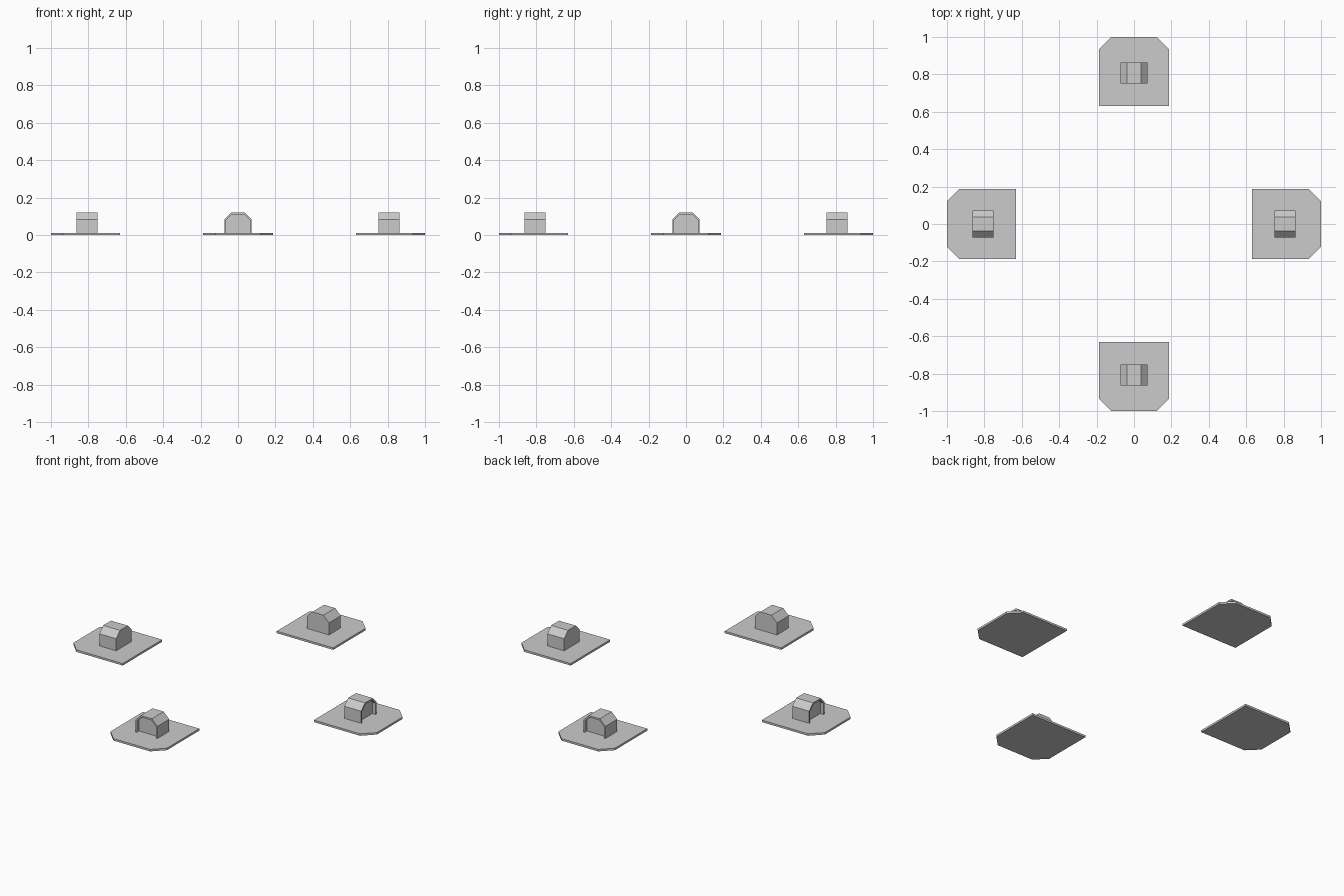
import bpy, bmesh, math
from mathutils import Matrix

if "Cube" in bpy.data.objects:
    bpy.data.objects.remove(bpy.data.objects["Cube"])

PLATE_TOP = 0.012


def finish(bm, name, turn):
    """Turn a bmesh into an object, rotated about the model centre."""
    bmesh.ops.recalc_face_normals(bm, faces=bm.faces[:])
    bm.transform(Matrix.Rotation(turn, 4, 'Z'))
    mesh = bpy.data.meshes.new(name)
    bm.to_mesh(mesh)
    bm.free()
    ob = bpy.data.objects.new(name, mesh)
    bpy.context.collection.objects.link(ob)
    return ob


def base_plate(name, turn):
    # square plate with its two outer corners cut off
    half, inner, outer, cut = 0.186, -0.63, -1.0, 0.065
    outline = [(half, inner), (-half, inner), (-half, outer + cut),
               (-half + cut, outer), (half - cut, outer), (half, outer + cut)]
    bm = bmesh.new()
    face = bm.faces.new([bm.verts.new((x, y, 0)) for x, y in outline])
    up = bmesh.ops.extrude_face_region(bm, geom=[face])['geom']
    verts = [v for v in up if isinstance(v, bmesh.types.BMVert)]
    bmesh.ops.translate(bm, verts=verts, vec=(0, 0, PLATE_TOP))
    if not face.is_valid or len(bm.faces) < 8:
        bmesh.ops.holes_fill(bm, edges=bm.edges[:])
    return finish(bm, name, turn)


def arch(bm, y, half, shoulder, flat, top):
    """Open chamfered arch profile standing on the plate."""
    z0 = PLATE_TOP - 0.002
    pts = [(-half, z0), (-half, shoulder), (-flat, top),
           (flat, top), (half, shoulder), (half, z0)]
    return [bm.verts.new((x, y, z)) for x, z in pts]


def shelter(name, turn):
    # chamfered hut with a shallow recess in its outward face
    outer = (0.073, 0.084, 0.037, 0.12)
    inner = (0.063, 0.080, 0.033, 0.11)
    bm = bmesh.new()
    loops = [arch(bm, -0.752, *outer), arch(bm, -0.863, *outer),
             arch(bm, -0.863, *inner), arch(bm, -0.841, *inner)]
    for a, b in zip(loops, loops[1:]):
        for i in range(5):
            bm.faces.new((a[i], a[i + 1], b[i + 1], b[i]))
    bm.faces.new(loops[0])
    bm.faces.new(loops[-1])
    return finish(bm, name, turn)


# four identical stations around the centre
for i, side in enumerate(("front", "right", "back", "left")):
    base_plate(side + "_base_plate", i * math.pi / 2)
    shelter(side + "_shelter", i * math.pi / 2)
